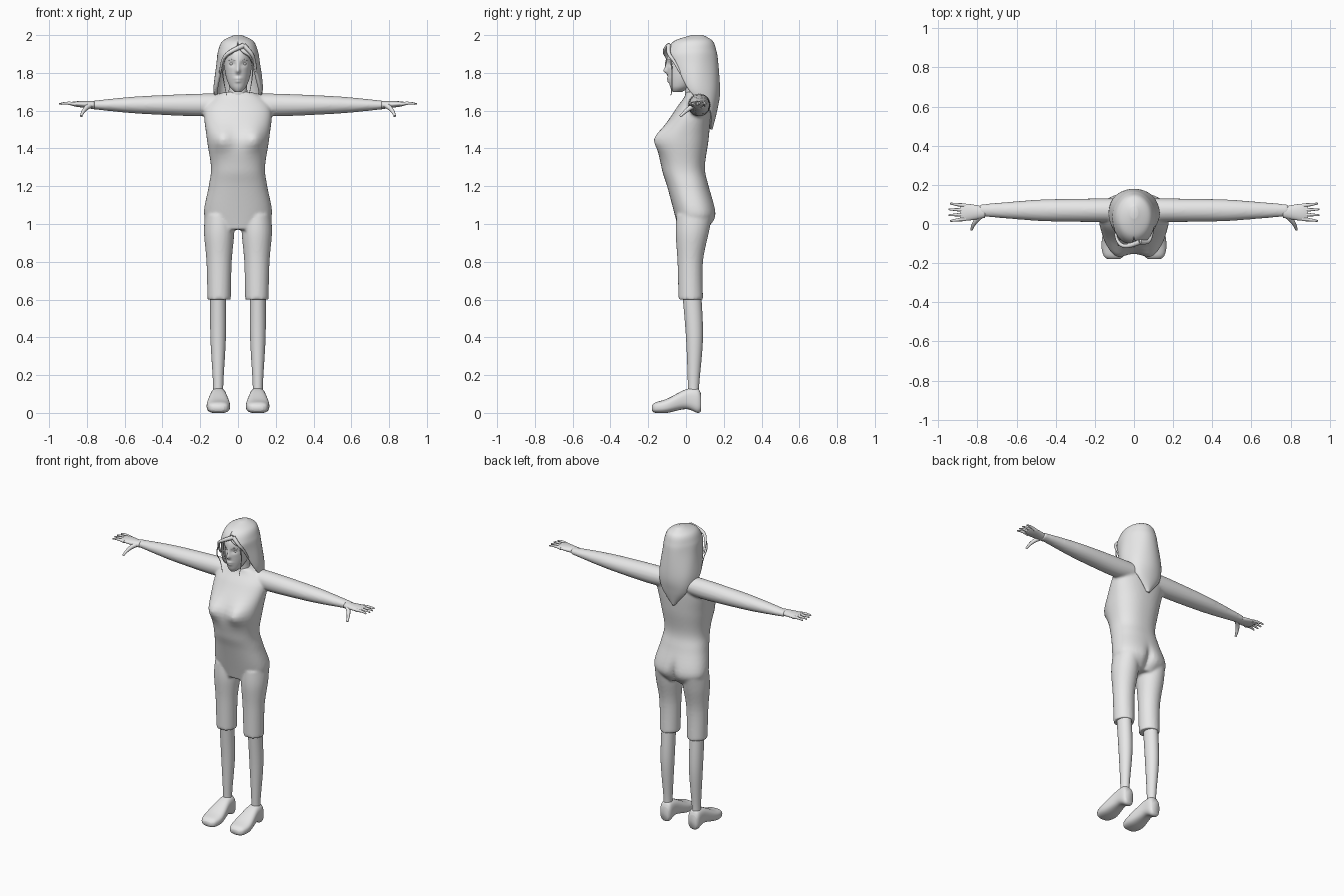
import bpy, bmesh, math

cube = bpy.data.objects.get("Cube")
if cube:
    bpy.data.objects.remove(cube)

shade = .8
grey = bpy.data.materials.new("plain_grey")
grey.use_nodes = True
colour = (shade, shade, shade, 1)
grey.diffuse_color = colour
grey.node_tree.nodes["Principled BSDF"].inputs["Base Color"].default_value = colour


def add_object(name, data):
    data.materials.append(grey)
    part = bpy.data.objects.new(name, data)
    bpy.context.collection.objects.link(part)
    return part


def add_mesh(name, bm):
    for face in bm.faces:
        face.smooth = True
    mesh = bpy.data.meshes.new(name)
    bm.to_mesh(mesh)
    bm.free()
    return add_object(name, mesh)


def resample(rows, steps):
    """Smooth curve through all rows."""
    padded = [rows[0], *rows, rows[-1]]
    result = []
    for before, start, end, after in zip(padded, padded[1:], padded[2:], padded[3:]):
        for step in range(steps):
            t = step / steps
            ease = t * t * (3 - 2 * t)
            leave = t * (1 - t) ** 2 / 2
            arrive = t * t * (t - 1) / 2
            result.append([b + (c - b) * ease + (c - a) * leave + (d - b) * arrive
                           for a, b, c, d in zip(before, start, end, after)])
    return result + [list(rows[-1])]


def rounded(value, power):
    return math.copysign(abs(value) ** (2 / power), value)


def loft(bm, axis, centre, rows, side=1, count=32, power=2, steps=6):
    """Each row holds: position on the axis, half width, low edge, high edge."""
    rings = []
    for along, half, low, high in resample(rows, steps):
        ring = []
        for k in range(count):
            angle = math.tau * k / count
            u = centre + half * rounded(math.cos(angle), power)
            v = (low + high) / 2 + (high - low) / 2 * rounded(math.sin(angle), power)
            x, y, z = {"x": (along, u, v), "y": (u, along, v), "z": (u, v, along)}[axis]
            ring.append(bm.verts.new((x * side, y, z)))
        rings.append(ring)
    for lower, upper in zip(rings, rings[1:]):
        for k in range(count):
            bm.faces.new((lower[k - 1], lower[k], upper[k], upper[k - 1]))
    bm.faces.new(rings[0])
    bm.faces.new(rings[-1])
    bmesh.ops.recalc_face_normals(bm, faces=bm.faces)


def push(bm, x, z, wide, tall, depth, front=True):
    """Swell or dent the front or the back around a point."""
    for vert in bm.verts:
        if (vert.co.y < 0) == front:
            reach = ((vert.co.x - x) / wide) ** 2 + ((vert.co.z - z) / tall) ** 2
            vert.co.y += depth * math.exp(-reach)


def strand(name, points, thick, side=1):
    """Round tube that tapers towards its end."""
    curve = bpy.data.curves.new(name, "CURVE")
    curve.dimensions = "3D"
    curve.bevel_depth = thick
    curve.bevel_resolution = 3
    curve.use_fill_caps = True
    spline = curve.splines.new("NURBS")
    spline.points.add(len(points) - 1)
    for index, (point, (x, y, z)) in enumerate(zip(spline.points, points)):
        point.co = (x * side, y, z, 1)
        point.radius = 1 - .6 * index / (len(points) - 1)
    spline.order_u = 3
    spline.use_endpoint_u = True
    add_object(name, curve)


sides = ((1, "left"), (-1, "right"))

# Clothed body: torso, arms and trouser legs fused into one skin
bm = bmesh.new()
loft(bm, "z", 0, [(.97, .13, -.04, .11), (1.05, .18, -.06, .16), (1.2, .155, -.1, .12), (1.3, .143, -.13, .1),
                  (1.45, .165, -.145, .12), (1.6, .178, -.06, .13), (1.67, .13, -.01, .12), (1.7, .07, 0, .1)],
     count=48, power=2.3)
push(bm, 0, 1.03, .025, .07, -.03, front=False)
for side, word in sides:
    push(bm, .09 * side, 1.45, .055, .06, -.038)
    loft(bm, "x", .07, [(.06, .06, 1.58, 1.69), (.2, .06, 1.57, 1.69), (.45, .056, 1.58, 1.68),
                        (.6, .046, 1.59, 1.67), (.79, .03, 1.61, 1.65)], side)
    loft(bm, "z", .1, [(.6, .062, -.04, .09), (.8, .067, -.045, .09), (.95, .08, -.055, .12),
                       (1.05, .075, -.05, .14)], side)
body = add_mesh("clothed_body", bm)
fuse = body.modifiers.new("fuse", "REMESH")
fuse.mode = "VOXEL"
fuse.voxel_size = .008
fuse.use_smooth_shade = True
soften = body.modifiers.new("soften", "SMOOTH")
soften.iterations = 5

for side, word in sides:
    # Bare lower leg
    bm = bmesh.new()
    loft(bm, "z", .105, [(.06, .03, .01, .07), (.15, .027, .01, .07), (.4, .041, 0, .09), (.64, .042, -.02, .08)], side)
    add_mesh(word + "_lower_leg", bm)

    # Shoe, lofted from toe to heel
    bm = bmesh.new()
    loft(bm, "y", .104, [(-.18, .03, .01, .04), (-.16, .052, 0, .056), (-.1, .062, 0, .075), (0, .045, .02, .125),
                         (.06, .04, 0, .13), (.08, .03, .01, .1)], side, power=2.7)
    add_mesh(word + "_shoe", bm)

    # Hand with spread fingers
    bm = bmesh.new()
    loft(bm, "x", .06, [(.76, .028, 1.61, 1.65), (.85, .043, 1.62, 1.65), (.89, .038, 1.63, 1.645)], side)
    add_mesh(word + "_palm", bm)
    for finger in range(4):
        spread = finger - 1.5
        tip = .95 - .008 * abs(spread)
        strand(f"{word}_finger_{finger}", [(.86, .06 + .023 * spread, 1.634), (.91, .06 + .026 * spread, 1.645),
                                           (tip, .06 + .03 * spread, 1.635)], .011, side)
    strand(word + "_thumb", [(.78, .045, 1.63), (.82, .01, 1.61), (.83, -.03, 1.57)], .016, side)

# Neck
bm = bmesh.new()
loft(bm, "z", 0, [(1.6, .07, -.01, .11), (1.7, .05, -.005, .09), (1.78, .046, -.02, .09)])
add_mesh("neck", bm)

# Head with modelled nose, lips, chin and eye sockets
bm = bmesh.new()
loft(bm, "z", 0, [(1.7, .018, -.07, -.02), (1.73, .045, -.085, .03), (1.8, .068, -.097, .11),
                  (1.9, .073, -.098, .14), (1.96, .04, -.05, .1)], count=96, steps=12)
push(bm, 0, 1.81, .012, .013, -.018)
push(bm, 0, 1.83, .009, .025, -.01)
push(bm, 0, 1.77, .02, .007, -.009)
push(bm, 0, 1.755, .016, .006, -.008)
for side, word in sides:
    push(bm, .031 * side, 1.848, .017, .012, .011)
add_mesh("head", bm)

# Eyes and brows
for side, word in sides:
    bm = bmesh.new()
    bmesh.ops.create_uvsphere(bm, u_segments=16, v_segments=10, radius=.011)
    bmesh.ops.scale(bm, vec=(1.25, 1, .7), verts=bm.verts)
    bmesh.ops.translate(bm, vec=(.031 * side, -.072, 1.847), verts=bm.verts)
    add_mesh(word + "_eye", bm)
    strand(word + "_eyebrow", [(.014, -.096, 1.865), (.03, -.094, 1.875), (.052, -.074, 1.866)], .003, side)

# Hair shell; each row holds: height, half width, front, back, sweep round each side in degrees
hair_rows = [(2, .02, .03, .09, 180), (1.97, .08, -.06, .14, 180), (1.92, .104, -.1, .16, 170),
             (1.86, .114, -.105, .17, 134), (1.7, .13, -.05, .18, 112), (1.6, .092, .07, .165, 78),
             (1.5, .012, .1, .14, 60)]
columns = 56
bm = bmesh.new()
grid = []
for z, half, front, back, sweep in resample(hair_rows, 8):
    limit = math.radians(min(180, sweep))
    row = []
    for k in range(columns + 1):
        angle = limit * (2 * k / columns - 1)
        wave = 1 + .015 * math.sin(5 * angle + 14 * z) * min(1, (2 - z) * 8)
        y = (front + back) / 2 + (back - front) / 2 * math.cos(angle)
        row.append(bm.verts.new((half * wave * math.sin(angle), y, z)))
    grid.append(row)
for upper, lower in zip(grid, grid[1:]):
    for k in range(columns):
        bm.faces.new((upper[k], upper[k + 1], lower[k + 1], lower[k]))
bm.faces.new(list(reversed(grid[0][:-1])))
bmesh.ops.remove_doubles(bm, verts=bm.verts, dist=.0003)
hair = add_mesh("hair", bm)
thickness = hair.modifiers.new("thickness", "SOLIDIFY")
thickness.thickness = .016
thickness.offset = -1

# Loose front locks, swept from an off-centre parting
parting = (.03, -.09, 1.945)
strand("right_fringe_lock", [parting, (-.03, -.12, 1.92), (-.085, -.1, 1.88), (-.095, -.05, 1.8)], .014)
strand("left_fringe_lock", [parting, (.07, -.1, 1.91), (.09, -.06, 1.86), (.097, -.03, 1.8)], .013)
strand("right_wisp", [(-.07, -.1, 1.88), (-.085, -.12, 1.82), (-.075, -.07, 1.75), (-.06, -.08, 1.68)], .004)
strand("left_wisp", [(.075, -.08, 1.87), (.085, -.07, 1.8), (.06, -.075, 1.69)], .004)
